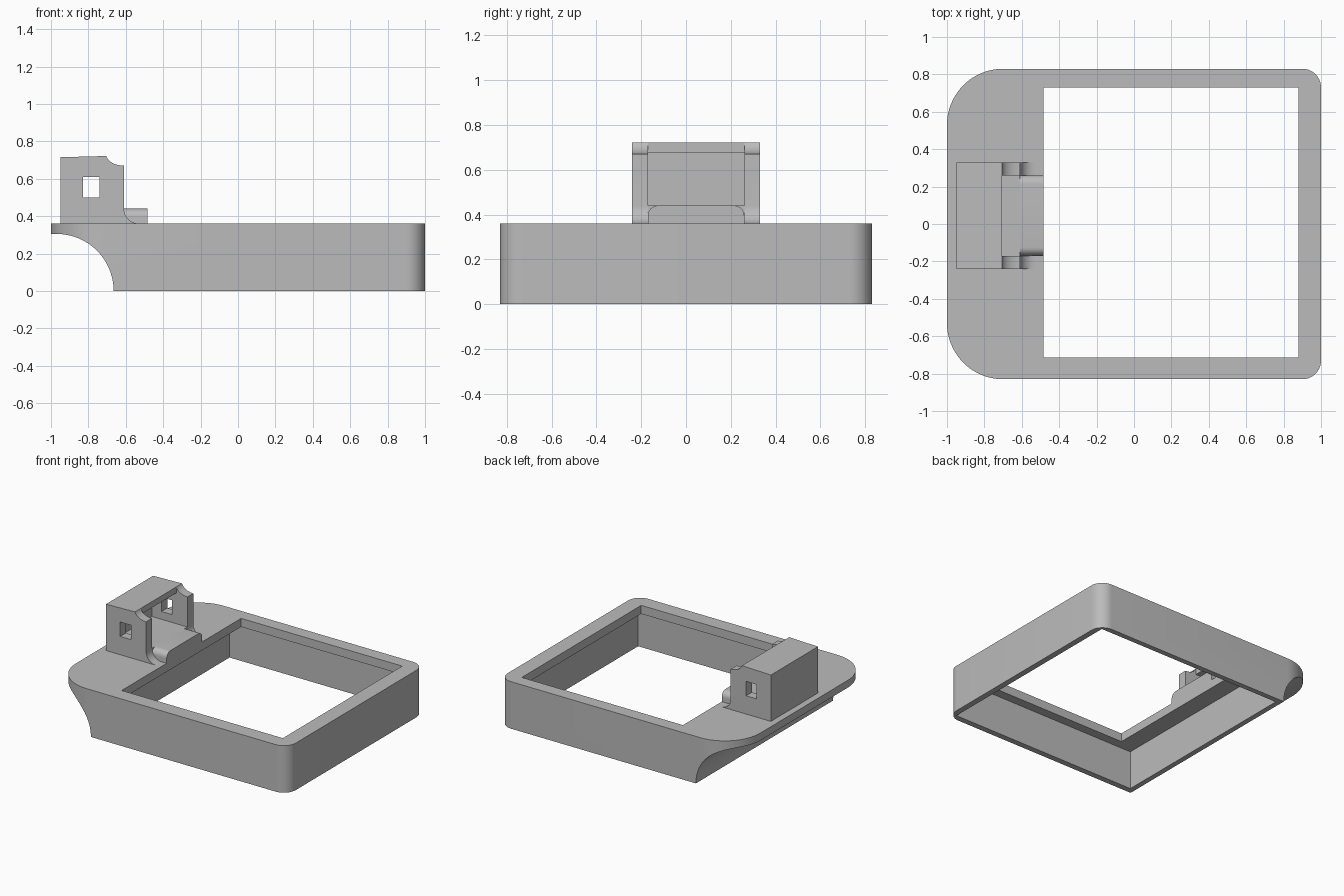
import bpy
import bmesh
from math import sin, cos, radians
from mathutils import Vector

if "Cube" in bpy.data.objects:
    bpy.data.objects.remove(bpy.data.objects["Cube"], do_unlink=True)

grey = bpy.data.materials.new("plain grey")
grey.use_nodes = True
COLOUR = (0.5, 0.5, 0.5, 1)
grey.diffuse_color = COLOUR
grey.node_tree.nodes["Principled BSDF"].inputs["Base Color"].default_value = COLOUR


def arc(cx, cy, r, start, end, steps=16, ry=None):
    """Points along an arc, angles in degrees."""
    ry = r if ry is None else ry
    angles = [radians(start + (end - start) * i / steps) for i in range(steps + 1)]
    return [(cx + r * cos(a), cy + ry * sin(a)) for a in angles]


def prism(name, points, axis, low, high):
    """Extrude a 2D outline along an axis between two positions."""
    place = {"x": lambda p: (low, p[0], p[1]),
             "y": lambda p: (p[0], low, p[1]),
             "z": lambda p: (p[0], p[1], low)}[axis]
    offset = Vector([(high - low) * (axis == a) for a in "xyz"])
    bm = bmesh.new()
    face = bm.faces.new([bm.verts.new(place(p)) for p in points])
    extruded = bmesh.ops.extrude_face_region(bm, geom=[face])["geom"]
    moved = [g for g in extruded if isinstance(g, bmesh.types.BMVert)]
    bmesh.ops.translate(bm, verts=moved, vec=offset)
    bmesh.ops.recalc_face_normals(bm, faces=bm.faces)
    mesh = bpy.data.meshes.new(name)
    bm.to_mesh(mesh)
    bm.free()
    mesh.materials.append(grey)
    obj = bpy.data.objects.new(name, mesh)
    bpy.context.collection.objects.link(obj)
    return obj


def rect(a0, a1, b0, b1):
    return [(a0, b0), (a1, b0), (a1, b1), (a0, b1)]


def cut(obj, cutter):
    """Subtract the cutter, then discard it."""
    mod = obj.modifiers.new("cut", "BOOLEAN")
    mod.operation = "DIFFERENCE"
    mod.solver = "EXACT"
    mod.object = cutter
    bpy.context.view_layer.objects.active = obj
    bpy.ops.object.modifier_apply(modifier=mod.name)
    bpy.data.objects.remove(cutter, do_unlink=True)


def smooth(obj):
    bpy.ops.object.select_all(action="DESELECT")
    obj.select_set(True)
    bpy.context.view_layer.objects.active = obj
    bpy.ops.object.shade_smooth_by_angle(angle=radians(30))


# Frame: large rounding at the left end, small at the right
W, TOP = 0.83, 0.36
outline = (arc(0.9, W - 0.1, 0.1, 0, 90, 10) + arc(-0.7, W - 0.3, 0.3, 90, 180, 20)
           + arc(-0.7, 0.3 - W, 0.3, 180, 270, 20) + arc(0.9, 0.1 - W, 0.1, 270, 360, 10))
frame = prism("frame", outline, "z", 0, TOP)

# Finger scoop under the end, pocket from below, opening through the top lip
cut(frame, prism("scoop_cutter", arc(-0.97, 0, 0.305, 0, 360, 95)[:-1], "y", -1, 1))
cut(frame, prism("pocket_cutter", rect(-0.625, 0.955, -0.785, 0.79), "z", -0.1, 0.295))
cut(frame, prism("opening_cutter", rect(-0.485, 0.88, -0.715, 0.73), "z", 0.2, 0.5))
smooth(frame)

# Latch housing: side profile with a scooped top edge and flared foot
BACK, LIP, FRONT, HIGH = -0.95, -0.705, -0.61, 0.715
FLOOR, ROOF = 0.44, 0.675
profile = ([(BACK, 0.34), (BACK, HIGH)]
           + arc(FRONT, HIGH + 0.02, 0.097, 192, 270, 10, 0.065)
           + arc(FRONT + 0.08, FLOOR, 0.08, 180, 270, 10)
           + [(FRONT + 0.08, 0.34)])
housing = prism("latch_housing", profile, "y", -0.24, 0.33)

# Hollow the housing, leaving a roof and two cheeks, then pierce the cheeks
hollow = [(-0.91, FLOOR), (FRONT, FLOOR), (FRONT, 0.3), (-0.4, 0.3),
          (-0.4, 0.9), (LIP, 0.9), (LIP, ROOF), (-0.91, ROOF)]
cut(housing, prism("hollow_cutter", hollow, "y", -0.17, 0.26))
cut(housing, prism("window_cutter", rect(-0.83, -0.74, 0.5, 0.61), "y", -0.5, 0.5))
smooth(housing)

# Tongue running out to the opening, with rounded upper edges
section = ([(-0.17, 0.34), (0.26, 0.34)] + arc(0.215, 0.395, 0.045, 0, 90, 8)
           + arc(-0.125, 0.395, 0.045, 90, 180, 8))
tongue = prism("latch_tongue", section, "x", FRONT - 0.01, -0.485)
smooth(tongue)
